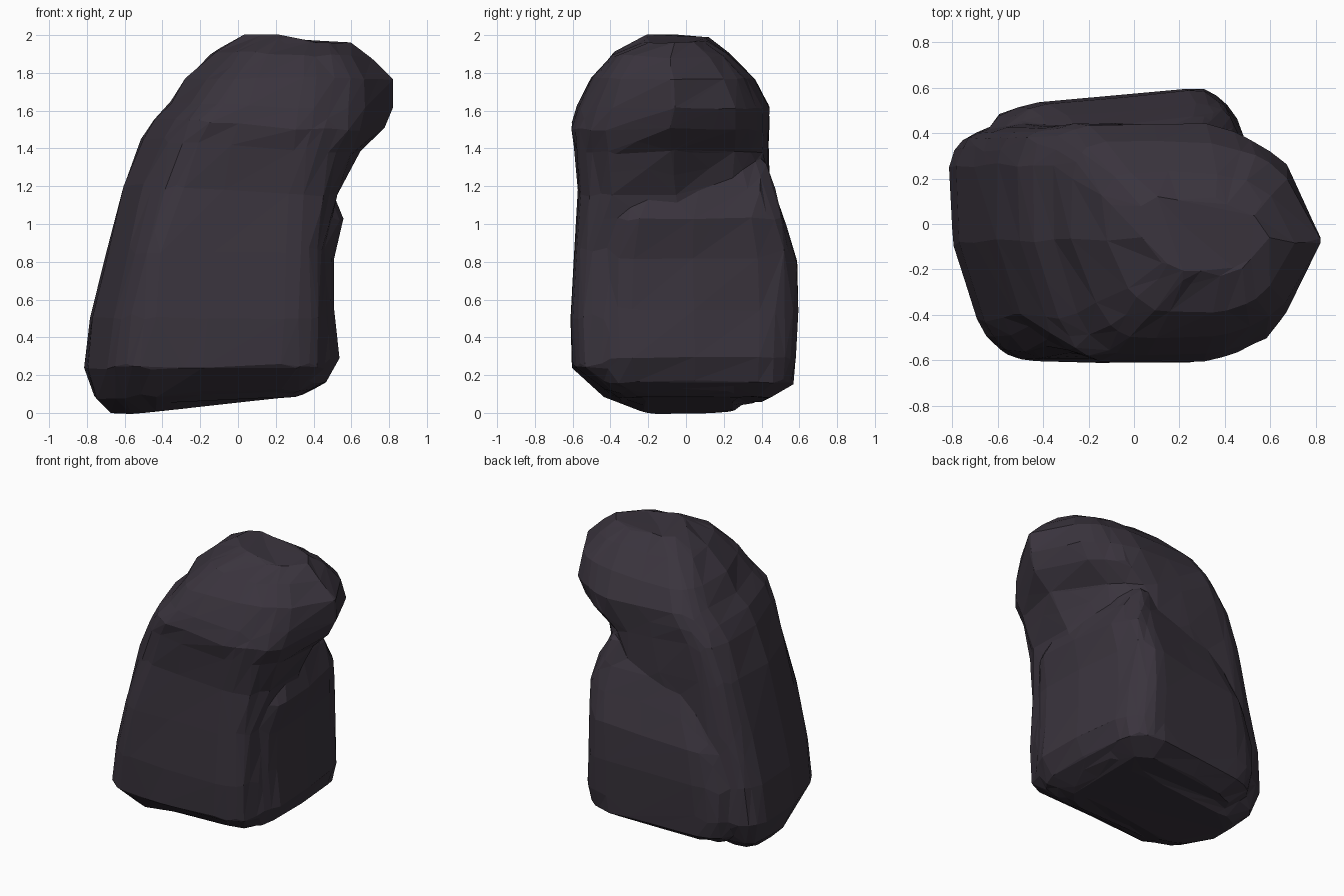
import bpy, bmesh, math, random
from mathutils import Vector

random.seed(4)
if "Cube" in bpy.data.objects:
    bpy.data.objects.remove(bpy.data.objects["Cube"])

stone = bpy.data.materials.new("dark purple grey stone")
stone.use_nodes = True
colour = (0.042, 0.034, 0.047, 1)
stone.diffuse_color = colour
stone.node_tree.nodes["Principled BSDF"].inputs["Base Color"].default_value = colour

SIDES = 28


def power(c, n):
    return math.copysign(abs(c) ** (2 / n), c)


def loft(bm, levels, square, slant, skew):
    """Skin rounded-box rings: z left, z right, x range, y range, nose on the right, notch behind it."""
    rings = []
    for zl, zr, x0, x1, y0, y1, nose, notch in levels:
        ring = []
        for i in range(SIDES):
            a = math.tau * i / SIDES
            u, v = power(math.cos(a), square), power(math.sin(a), square)
            x = (x0 + x1) / 2 + u * (x1 - x0) / 2
            x += max(u, 0) * (nose * (1 - v * v) - notch * max(v + 0.3, 0))
            x += max(-u, 0) * slant * (v - 0.4) ** 2
            y = (y0 + y1) / 2 + v * (y1 - y0) / 2 + skew * u * max(v, 0)
            z = zl + (zr - zl) * (u + 1) / 2
            wobble = Vector([random.uniform(-0.008, 0.008) for _ in range(3)])
            ring.append(bm.verts.new(Vector((x, y, z)) + wobble))
        rings.append(ring)
    for low, high in zip(rings, rings[1:]):
        for i in range(SIDES):
            j = (i + 1) % SIDES
            bm.faces.new((low[i], low[j], high[j], high[i]))
    bm.faces.new(rings[0][::-1])
    bm.faces.new(rings[-1])


bm = bmesh.new()
# Tall slab leaning into the overhanging head
loft(bm, [
    (0.00, 0.09, -0.69, 0.28, -0.24, 0.26, 0.03, 0),
    (0.08, 0.12, -0.77, 0.36, -0.43, 0.37, 0.04, 0),
    (0.24, 0.25, -0.82, 0.45, -0.60, 0.43, 0.04, 0),
    (0.50, 0.50, -0.79, 0.46, -0.61, 0.44, 0.02, 0),
    (0.85, 0.85, -0.71, 0.45, -0.60, 0.44, 0.02, 0),
    (1.20, 1.16, -0.62, 0.46, -0.57, 0.44, 0.11, 0.14),
    (1.45, 1.38, -0.52, 0.46, -0.59, 0.44, 0.24, 0.16),
    (1.55, 1.50, -0.45, 0.47, -0.61, 0.44, 0.32, 0.04),
    (1.64, 1.61, -0.37, 0.47, -0.57, 0.44, 0.36, 0),
    (1.77, 1.77, -0.29, 0.48, -0.50, 0.36, 0.34, 0),
    (1.91, 1.89, -0.14, 0.45, -0.39, 0.23, 0.25, 0),
    (2.00, 1.96, 0.02, 0.42, -0.23, 0.11, 0.18, 0),
], 7, 0.11, 0)
# Bulge behind, its top falling away towards the far corner
loft(bm, [
    (0.05, 0.09, -0.56, 0.32, -0.35, 0.42, 0, 0),
    (0.13, 0.16, -0.66, 0.46, -0.46, 0.54, 0.02, 0.03),
    (0.26, 0.29, -0.68, 0.52, -0.49, 0.56, 0.03, 0.06),
    (0.48, 0.55, -0.66, 0.50, -0.49, 0.57, 0.03, 0.06),
    (0.72, 0.82, -0.60, 0.50, -0.48, 0.56, 0.02, 0.06),
    (0.93, 1.03, -0.50, 0.54, -0.42, 0.50, 0.03, 0.08),
    (1.12, 1.18, -0.40, 0.50, -0.32, 0.45, 0, 0.08),
    (1.18, 1.34, -0.25, 0.42, -0.15, 0.40, 0, 0.08),
], 6, 0.02, 0.05)
bmesh.ops.recalc_face_normals(bm, faces=bm.faces)
mesh = bpy.data.meshes.new("boulder")
bm.to_mesh(mesh)
bm.free()
boulder = bpy.data.objects.new("boulder", mesh)
bpy.context.collection.objects.link(boulder)
bpy.context.view_layer.objects.active = boulder
boulder.select_set(True)

# Fuse both masses, then chip them into flat facets
fuse = boulder.modifiers.new("fuse", 'REMESH')
fuse.mode = 'VOXEL'
fuse.voxel_size = 0.02
bpy.ops.object.modifier_apply(modifier="fuse")
chip = boulder.modifiers.new("chip", 'DECIMATE')
chip.ratio = min(1, 800 / (2 * len(boulder.data.polygons)))
bpy.ops.object.modifier_apply(modifier="chip")

mesh = boulder.data
mesh.materials.clear()
mesh.materials.append(stone)
for p in mesh.polygons:
    p.use_smooth = False
    p.material_index = 0
